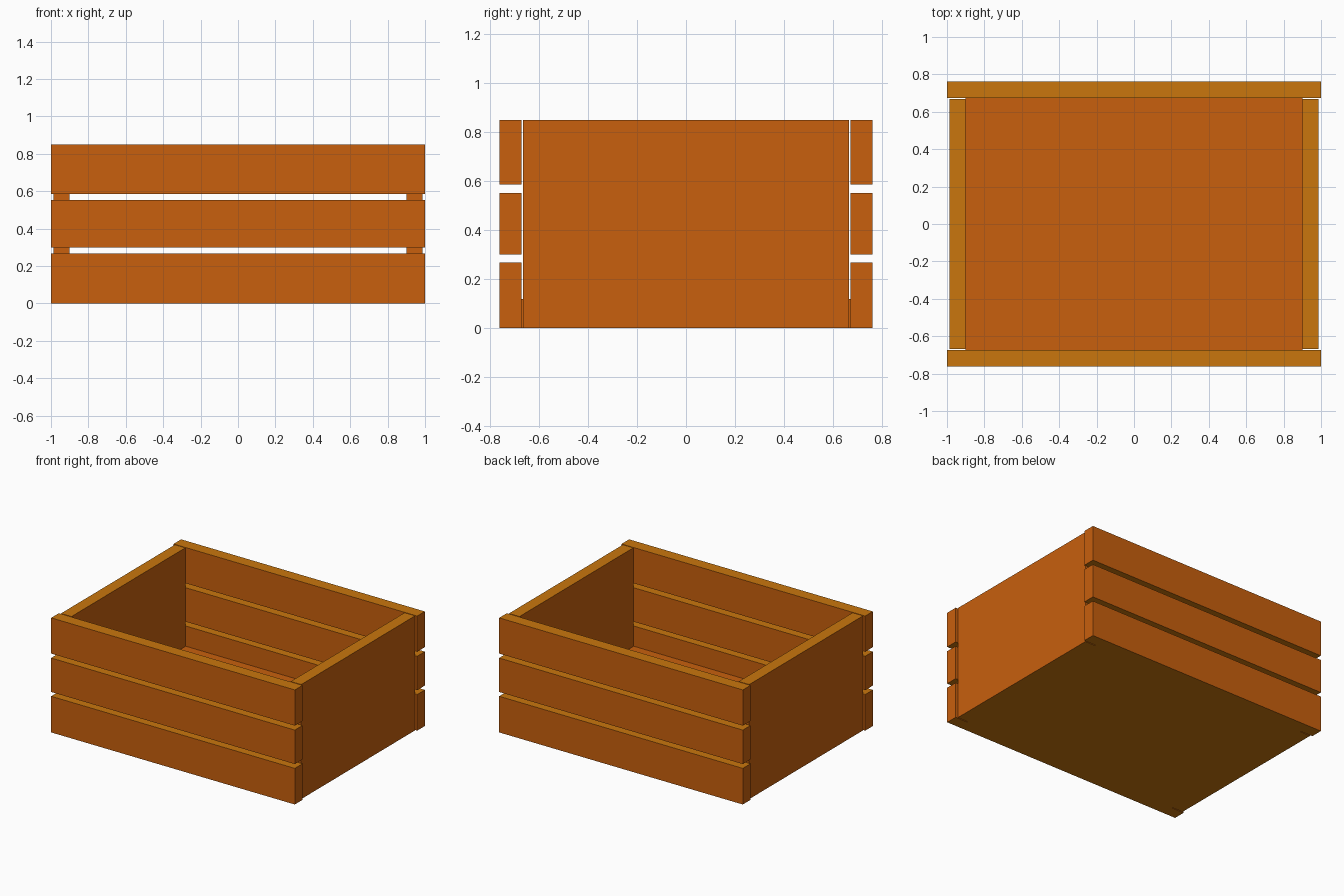
import bpy, bmesh

if "Cube" in bpy.data.objects:
    bpy.data.objects.remove(bpy.data.objects["Cube"])


def material(name, rgb):
    m = bpy.data.materials.new(name)
    m.diffuse_color = (*rgb, 1.0)
    m.use_nodes = True
    m.node_tree.nodes["Principled BSDF"].inputs["Base Color"].default_value = m.diffuse_color
    return m


ORANGE = material("orange_wood", (0.578, 0.117, 0.004))
OCHRE = material("ochre_wood_edge", (0.585, 0.181, 0.004))


def board(name, x, y, z, ochre_top=True):
    """Box from (min, max) ranges; horizontal faces get the ochre edge colour."""
    bm = bmesh.new()
    bmesh.ops.create_cube(bm, size=1)
    for v in bm.verts:
        v.co = [r[0] if c < 0 else r[1] for c, r in zip(v.co, (x, y, z))]
    bm.normal_update()
    for f in bm.faces:
        up = f.normal.z
        f.material_index = int(up < -0.5 or (up > 0.5 and ochre_top))
    me = bpy.data.meshes.new(name)
    bm.to_mesh(me)
    bm.free()
    me.materials.append(ORANGE)
    me.materials.append(OCHRE)
    ob = bpy.data.objects.new(name, me)
    bpy.context.collection.objects.link(ob)


# Front and back slats, three each
for side, y in (("front", (-0.762, -0.673)), ("back", (0.673, 0.762))):
    for row, z in (("lower", (0, 0.268)), ("middle", (0.3, 0.552)), ("upper", (0.585, 0.85))):
        board(f"{side}_{row}_slat", (-1, 1), y, z)

# Solid end panels
for side, x in (("left", (-0.986, -0.9)), ("right", (0.9, 0.986))):
    board(f"{side}_panel", x, (-0.667, 0.667), (0, 0.85))

# Floor, filling the space between the walls
board("floor", (-0.9, 0.9), (-0.673, 0.673), (0, 0.118), ochre_top=False)
